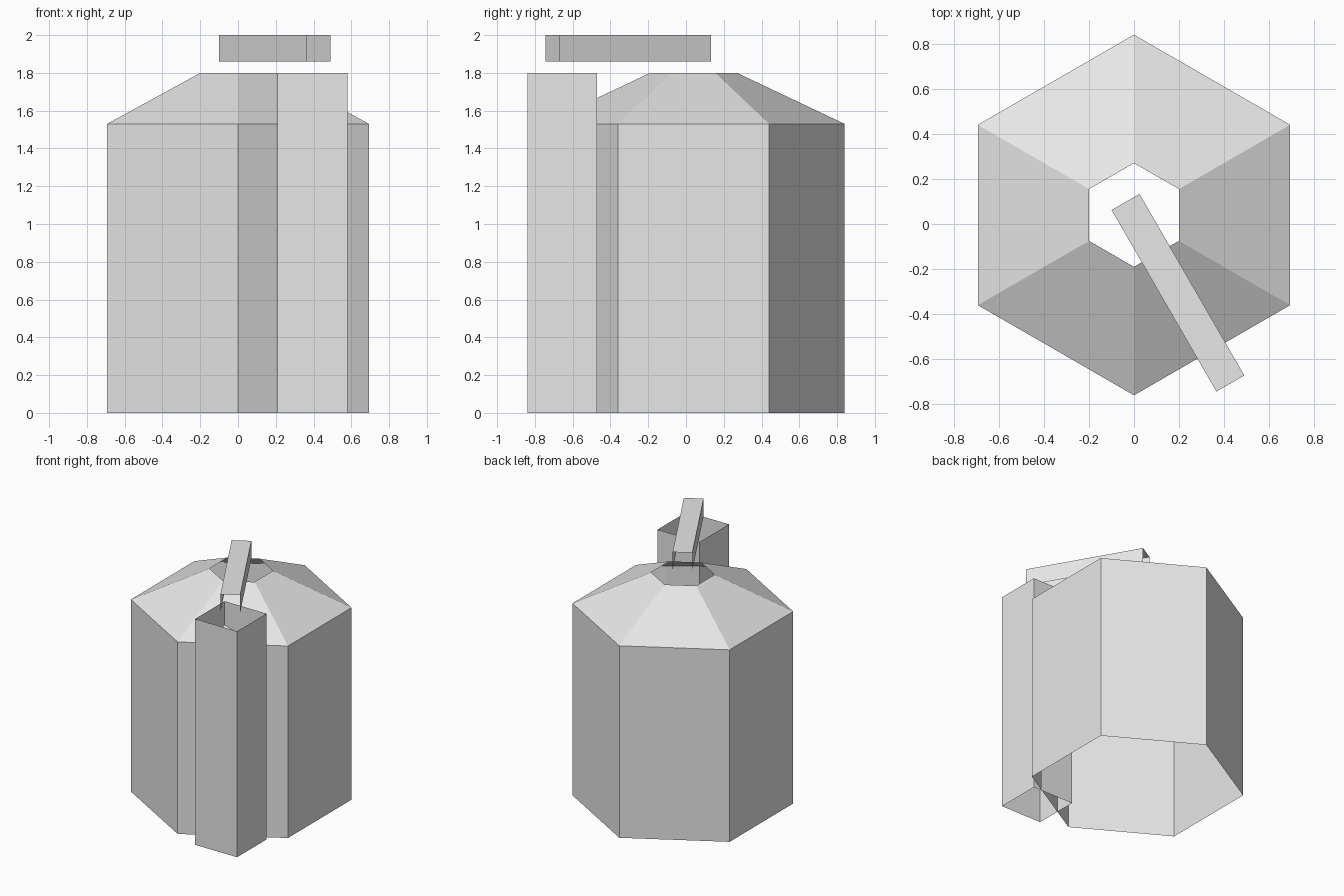
import bpy, bmesh, math
from mathutils import Matrix

cube = bpy.data.objects.get("Cube")
if cube:
    bpy.data.objects.remove(cube, do_unlink=True)

GREY = (0.8, 0.8, 0.8, 1.0)
mat = bpy.data.materials.new("plain grey")
mat.use_nodes = True
mat.diffuse_color = GREY
mat.node_tree.nodes["Principled BSDF"].inputs["Base Color"].default_value = GREY


def finish(bm, name):
    bmesh.ops.recalc_face_normals(bm, faces=bm.faces)
    mesh = bpy.data.meshes.new(name)
    bm.to_mesh(mesh)
    bm.free()
    mesh.materials.append(mat)
    obj = bpy.data.objects.new(name, mesh)
    bpy.context.collection.objects.link(obj)
    return obj


def orient_outward(bm, centre):
    """Point the faces of an open shell away from its middle."""
    for f in bm.faces:
        f.normal_update()
        if f.normal.dot(f.calc_center_median() - centre) < 0:
            f.normal_flip()


def hex_shell(name, y, rings):
    """Open six-sided wall through (radius, height) rings."""
    bm = bmesh.new()
    loops = []
    for radius, z in rings:
        loops.append([bm.verts.new((radius * math.sin(i * math.pi / 3),
                                    y + radius * math.cos(i * math.pi / 3), z))
                      for i in range(6)])
    for low, high in zip(loops, loops[1:]):
        for i in range(6):
            j = (i + 1) % 6
            bm.faces.new((low[j], low[i], high[i], high[j]))
    return finish(bm, name)


def open_box(name, size, location, angle, is_open):
    """Thin-walled box without the faces picked by is_open."""
    bm = bmesh.new()
    bmesh.ops.create_cube(bm, size=1)
    bm.normal_update()
    gone = [f for f in bm.faces if is_open(f.normal)]
    bmesh.ops.delete(bm, geom=gone, context='FACES')
    place = (Matrix.Translation(location) @ Matrix.Rotation(angle, 4, 'Z')
             @ Matrix.Diagonal((*size, 1)))
    bmesh.ops.transform(bm, matrix=place, verts=bm.verts)
    bm.normal_update()
    orient_outward(bm, Matrix.Translation(location).translation)
    mesh = bpy.data.meshes.new(name)
    bm.to_mesh(mesh)
    bm.free()
    mesh.materials.append(mat)
    obj = bpy.data.objects.new(name, mesh)
    bpy.context.collection.objects.link(obj)
    return obj


# Six-sided tank wall with sloping roof and open mouth
hex_shell("tank_body", 0.04, [(0.8, 0), (0.8, 1.53), (0.23, 1.8)])

# Square shaft, open at top and bottom
open_box("square_shaft", (0.37, 0.37, 1.8), (0.395, -0.655, 0.9), 0,
         lambda n: abs(n.z) > 0.5)

# Overhead channel, open at both ends and underneath
open_box("overhead_channel", (0.93, 0.143, 0.14), (0.195, -0.305, 1.93),
         math.radians(-60), lambda n: abs(n.x) > 0.5 or n.z < -0.5)
